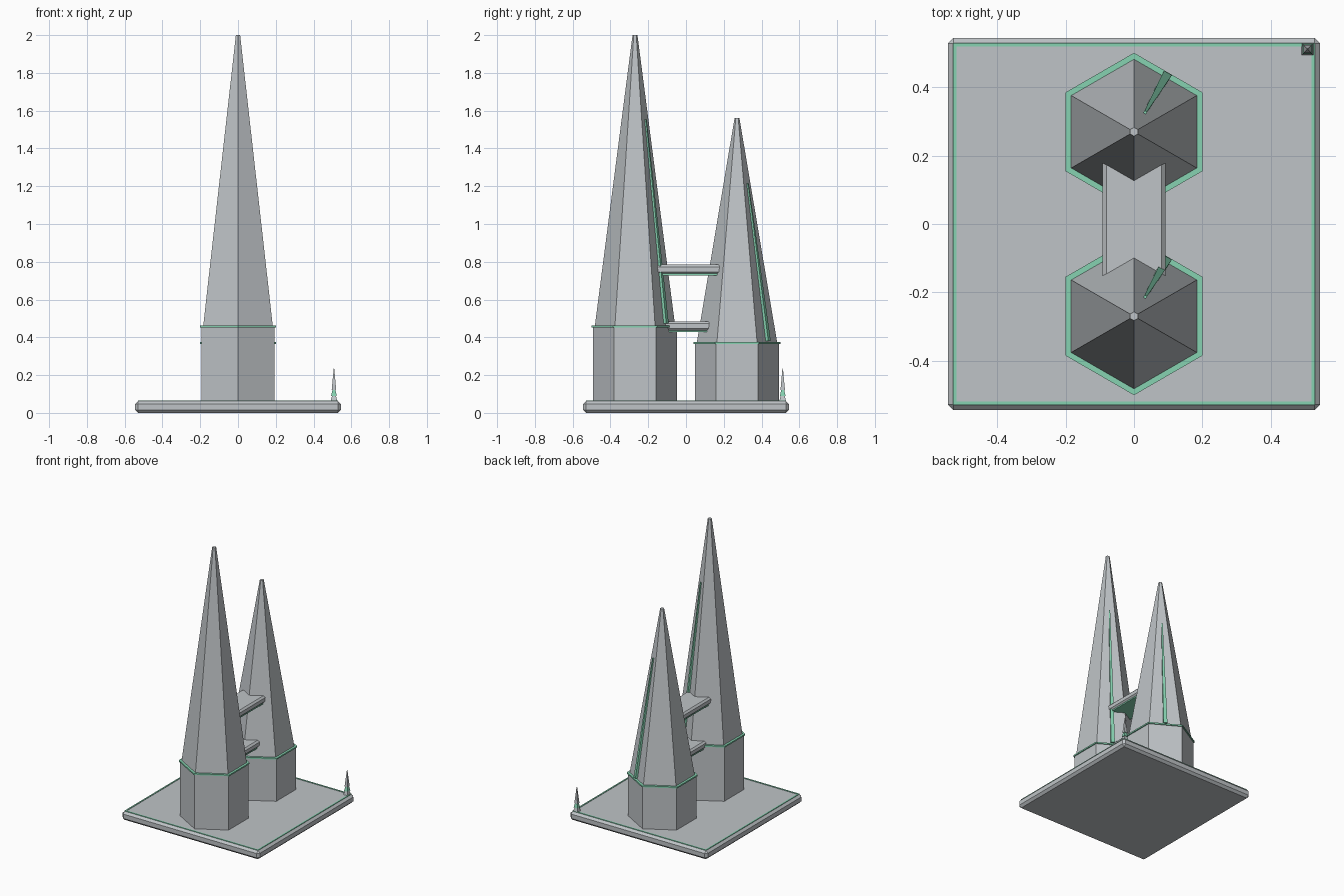
import bpy, bmesh, math
from mathutils import Vector

if "Cube" in bpy.data.objects:
    bpy.data.objects.remove(bpy.data.objects["Cube"])


def material(name, rgb):
    m = bpy.data.materials.new(name)
    m.diffuse_color = (*rgb, 1)
    m.use_nodes = True
    m.node_tree.nodes["Principled BSDF"].inputs["Base Color"].default_value = m.diffuse_color
    return m


GREY = material("light grey", (0.52, 0.55, 0.57))
GREEN = material("mint green", (0.24, 0.65, 0.44))


def finish(name, bm, mat, bevel=0):
    bmesh.ops.recalc_face_normals(bm, faces=bm.faces)
    me = bpy.data.meshes.new(name)
    bm.to_mesh(me)
    bm.free()
    me.materials.append(mat)
    ob = bpy.data.objects.new(name, me)
    bpy.context.collection.objects.link(ob)
    if bevel:
        mod = ob.modifiers.new("bevel", "BEVEL")
        mod.width = bevel
        mod.segments = 1
    return ob


def loft(name, rings, mat):
    """Skin a stack of equal-sized rings of points and cap both ends."""
    bm = bmesh.new()
    vs = [[bm.verts.new(p) for p in r] for r in rings]
    n = len(rings[0])
    for a, b in zip(vs, vs[1:]):
        for i in range(n):
            j = (i + 1) % n
            bm.faces.new((a[i], a[j], b[j], b[i]))
    bm.faces.new(vs[0][::-1])
    bm.faces.new(vs[-1])
    return finish(name, bm, mat)


def ring(x, y, z, r, n=6, start=90):
    return [(x + r * math.cos(math.radians(start + 360 * i / n)),
             y + r * math.sin(math.radians(start + 360 * i / n)), z) for i in range(n)]


def box(name, lo, hi, mat, bevel=0):
    bm = bmesh.new()
    bmesh.ops.create_cube(bm, size=1)
    for v in bm.verts:
        v.co = Vector([(l + h) / 2 + c * (h - l) for l, h, c in zip(lo, hi, v.co)])
    return finish(name, bm, mat, bevel)


# base plate with a thin green border line
box("base_plate", (-.545, -.545, 0), (.545, .545, .063), GREY, .016)
for s, side in ((-1, "a"), (1, "b")):
    c = s * .525
    box("border_x_" + side, (-.53, c - .005, .058), (.53, c + .005, .066), GREEN)
    box("border_y_" + side, (c - .005, -.52, .058), (c + .005, .52, .066), GREEN)


# hexagonal towers: body, trim, spire and a tapered light strip
def tower(tag, y, z0, top):
    r0, r1 = .213, .013
    loft(tag + "_body", [ring(0, y, .06, .223), ring(0, y, z0 - .004, .223)], GREY)
    loft(tag + "_trim", [ring(0, y, z0 - .005, .231), ring(0, y, z0 + .005, .231)], GREEN)
    loft(tag + "_spire", [ring(0, y, z0, r0), ring(0, y, top, r1)], GREY)
    n = Vector((math.cos(math.radians(60)), math.sin(math.radians(60)), 0))
    t = Vector((-n.y, n.x, 0))
    rings = []
    for f, w, d in ((.01, .013, .016), (.71, .004, .008)):
        apothem = (r0 + (r1 - r0) * f) * math.cos(math.pi / 6)
        c = Vector((0, y, z0 + (top - z0) * f))
        rings.append([c + n * (apothem + dn) + t * dt for dn, dt in
                      ((-.006, -w), (d, -w), (d, w), (-.006, w))])
    loft(tag + "_light_strip", rings, GREEN)


tower("tall_tower", -.27, .457, 2.0)
tower("short_tower", .27, .37, 1.56)

# two bridges with green undersides
for tag, z, w in (("upper", .735, .092), ("lower", .435, .085)):
    box(tag + "_bridge", (-w, -.2, z), (w, .22, z + .05), GREY, .012)
    box(tag + "_bridge_underside", (-w + .01, -.19, z - .007), (w - .01, .21, z + .004), GREEN)

# small tiered corner spike
for i, (z, r, h) in enumerate(((.063, .025, .06), (.09, .021, .06), (.12, .017, .115))):
    loft(f"corner_spike_tier_{i + 1}",
         [ring(.508, .512, z, r, 4, 45), ring(.508, .512, z + h, .002, 4, 45)],
         GREEN if i == 1 else GREY)
